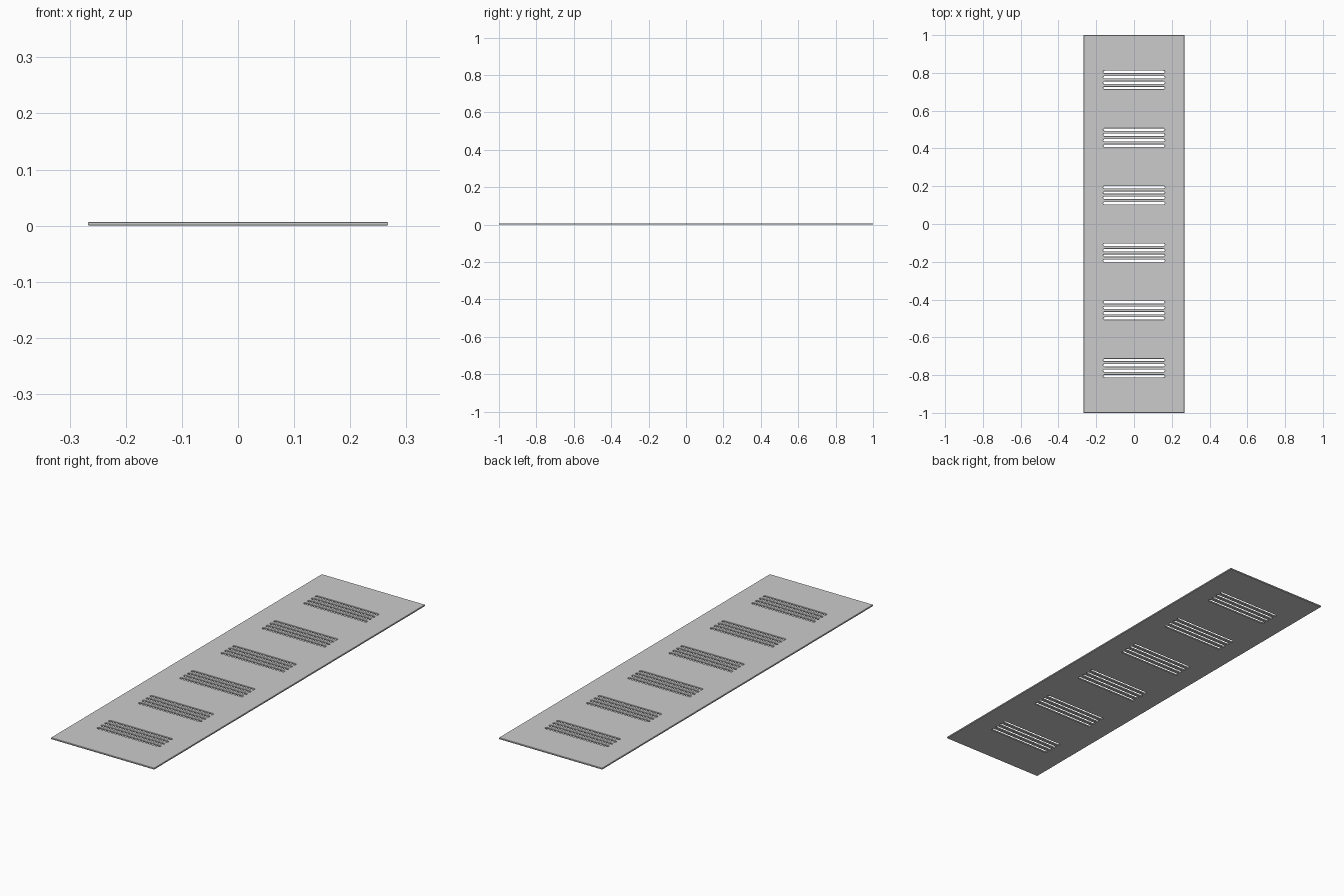
import bpy
import math

if "Cube" in bpy.data.objects:
    bpy.data.objects.remove(bpy.data.objects["Cube"])

HALF_W, HALF_L, THICK, EDGE = 0.267, 1.0, 0.007, 0.001
SLOT_HALF, SLOT_R, PITCH = 0.163, 0.0065, 0.0283

curve = bpy.data.curves.new("vent_panel", 'CURVE')
curve.dimensions = '2D'
curve.fill_mode = 'BOTH'
curve.extrude = THICK / 2 - EDGE
curve.bevel_depth = EDGE
curve.bevel_resolution = 0
curve.offset = -EDGE


def add_outline(points):
    spline = curve.splines.new('POLY')
    spline.points.add(len(points) - 1)
    for p, (x, y) in zip(spline.points, points):
        p.co = (x, y, 0, 1)
    spline.use_cyclic_u = True


def slot_outline(y, steps=6):
    # straight slot with round ends
    pts = []
    for side, start in ((1, -math.pi / 2), (-1, math.pi / 2)):
        for i in range(steps + 1):
            a = start + math.pi * i / steps
            pts.append((side * (SLOT_HALF - SLOT_R) + SLOT_R * math.cos(a),
                        y + SLOT_R * math.sin(a)))
    return pts


# panel outline
add_outline([(-HALF_W, -HALF_L), (HALF_W, -HALF_L),
             (HALF_W, HALF_L), (-HALF_W, HALF_L)])

# six groups of four through slots
for g in range(6):
    for s in range(4):
        y = (g - 2.5) * 0.305 + (s - 1.5) * PITCH
        add_outline(slot_outline(y)[::-1])

panel = bpy.data.objects.new("vent_panel", curve)
bpy.context.collection.objects.link(panel)
panel.location.z = THICK / 2

# solid mesh with flat faces
bpy.context.view_layer.objects.active = panel
panel.select_set(True)
bpy.ops.object.convert(target='MESH')
bpy.ops.object.transform_apply(location=True, rotation=False, scale=False)
bpy.ops.object.mode_set(mode='EDIT')
bpy.ops.mesh.select_all(action='SELECT')
bpy.ops.mesh.remove_doubles(threshold=0.00005)
bpy.ops.mesh.normals_make_consistent(inside=False)
bpy.ops.object.mode_set(mode='OBJECT')
bpy.ops.object.shade_flat()
